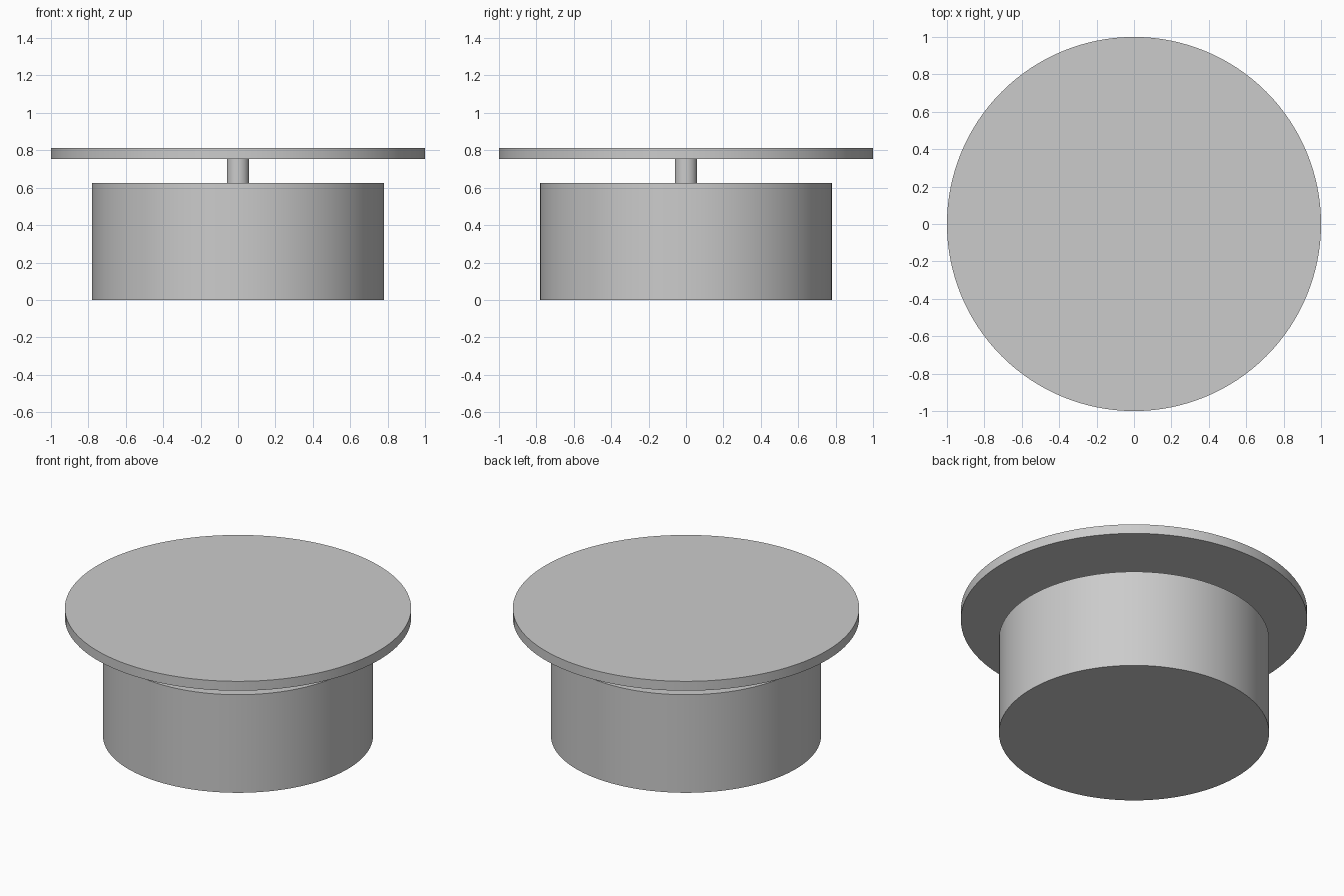
import bpy

cube = bpy.data.objects.get("Cube")
if cube:
    bpy.data.objects.remove(cube, do_unlink=True)

# Single grey finish
grey = bpy.data.materials.new("light grey")
grey.use_nodes = True
colour = (0.6, 0.6, 0.6, 1)
grey.diffuse_color = colour
grey.node_tree.nodes["Principled BSDF"].inputs["Base Color"].default_value = colour


def cylinder(name, radius, bottom, top, sides):
    bpy.ops.mesh.primitive_cylinder_add(
        vertices=sides, radius=radius, depth=top - bottom,
        location=(0, 0, (bottom + top) / 2))
    part = bpy.context.object
    part.name = name
    part.data.materials.append(grey)
    bpy.ops.object.shade_smooth_by_angle()
    return part


# Drum, short stem and overhanging disc
cylinder("drum_base", 0.78, 0, 0.625, 128)
cylinder("stem", 0.06, 0.625, 0.753, 48)
cylinder("top_disc", 1.0, 0.753, 0.813, 128)
